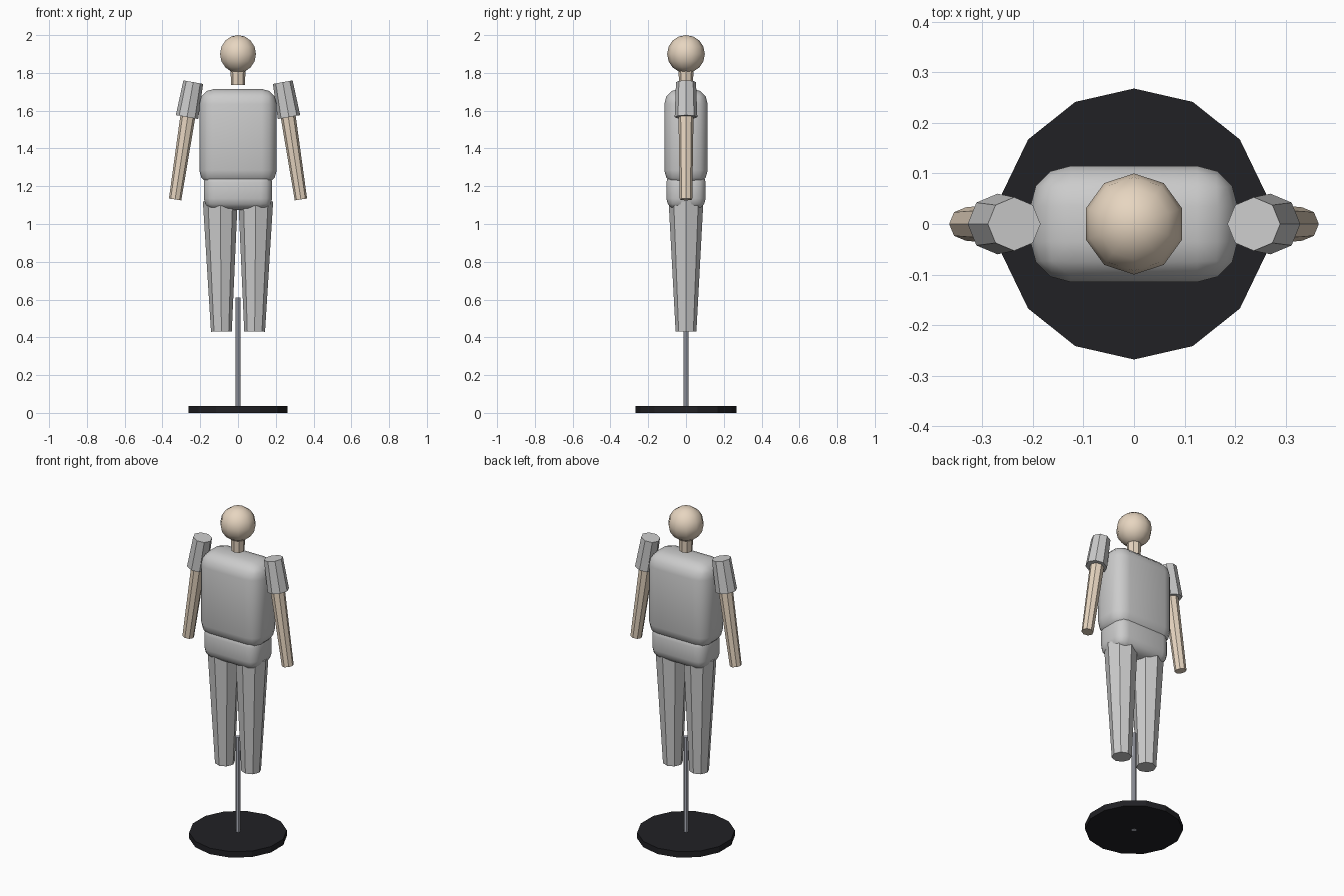
import bpy, math

if "Cube" in bpy.data.objects:
    bpy.data.objects.remove(bpy.data.objects["Cube"])


def paint(name, rgb):
    m = bpy.data.materials.new(name)
    m.diffuse_color = (*rgb, 1)
    m.use_nodes = True
    m.node_tree.nodes["Principled BSDF"].inputs["Base Color"].default_value = m.diffuse_color
    return m


skin = paint("skin", (0.80, 0.67, 0.53))
black = paint("black", (0.015, 0.015, 0.018))
steel = paint("steel", (0.42, 0.44, 0.50))


def finish(name, mat):
    ob = bpy.context.object
    ob.name = name
    if mat:
        ob.data.materials.append(mat)
    return ob


def limb(name, low, high, r_low, r_high, sides=8, mat=None):
    """Flat-sided tapered tube between two (x, z) points in the y = 0 plane."""
    dx, dz = high[0] - low[0], high[1] - low[1]
    bpy.ops.mesh.primitive_cone_add(
        vertices=sides, radius1=r_low, radius2=r_high, depth=math.hypot(dx, dz),
        location=((low[0] + high[0]) / 2, 0, (low[1] + high[1]) / 2),
        rotation=(0, math.atan2(dx, dz), 0))
    return finish(name, mat)


def cushion(name, half_x, half_y, z0, z1, bevel):
    """Rounded, smooth-shaded box."""
    bpy.ops.mesh.primitive_cube_add(size=2, location=(0, 0, (z0 + z1) / 2))
    ob = finish(name, None)
    ob.scale = (half_x, half_y, (z1 - z0) / 2)
    bpy.ops.object.transform_apply(location=False, rotation=False, scale=True)
    mod = ob.modifiers.new("round", 'BEVEL')
    mod.width = bevel
    mod.segments = 3
    bpy.ops.object.modifier_apply(modifier=mod.name)
    bpy.ops.object.shade_smooth()
    return ob


# Stand
limb("stand_base", (0, 0.0), (0, 0.036), 0.268, 0.268, 14, black)
limb("stand_pole", (0, -0.0005), (0, 0.61), 0.014, 0.014, 8, steel)

# Body
cushion("torso", 0.205, 0.115, 1.205, 1.715, 0.08)
cushion("hips", 0.181, 0.104, 1.075, 1.28, 0.06)

# Legs, sleeves and arms on both sides
for side, s in (("left", -1), ("right", 1)):
    limb(side + "_leg", (s * 0.088, 0.43), (s * 0.094, 1.12), 0.055, 0.092)
    limb(side + "_sleeve", (s * 0.27, 1.566), (s * 0.237, 1.751), 0.060, 0.053)
    limb(side + "_arm", (s * 0.333, 1.13), (s * 0.264, 1.58), 0.033, 0.040, 8, skin)

# Neck and head
limb("neck", (0, 1.737), (0, 1.83), 0.036, 0.041, 8, skin)
bpy.ops.mesh.primitive_uv_sphere_add(segments=10, ring_count=8, radius=0.1, location=(0, 0, 1.9))
finish("head", skin)
bpy.ops.object.shade_smooth()
